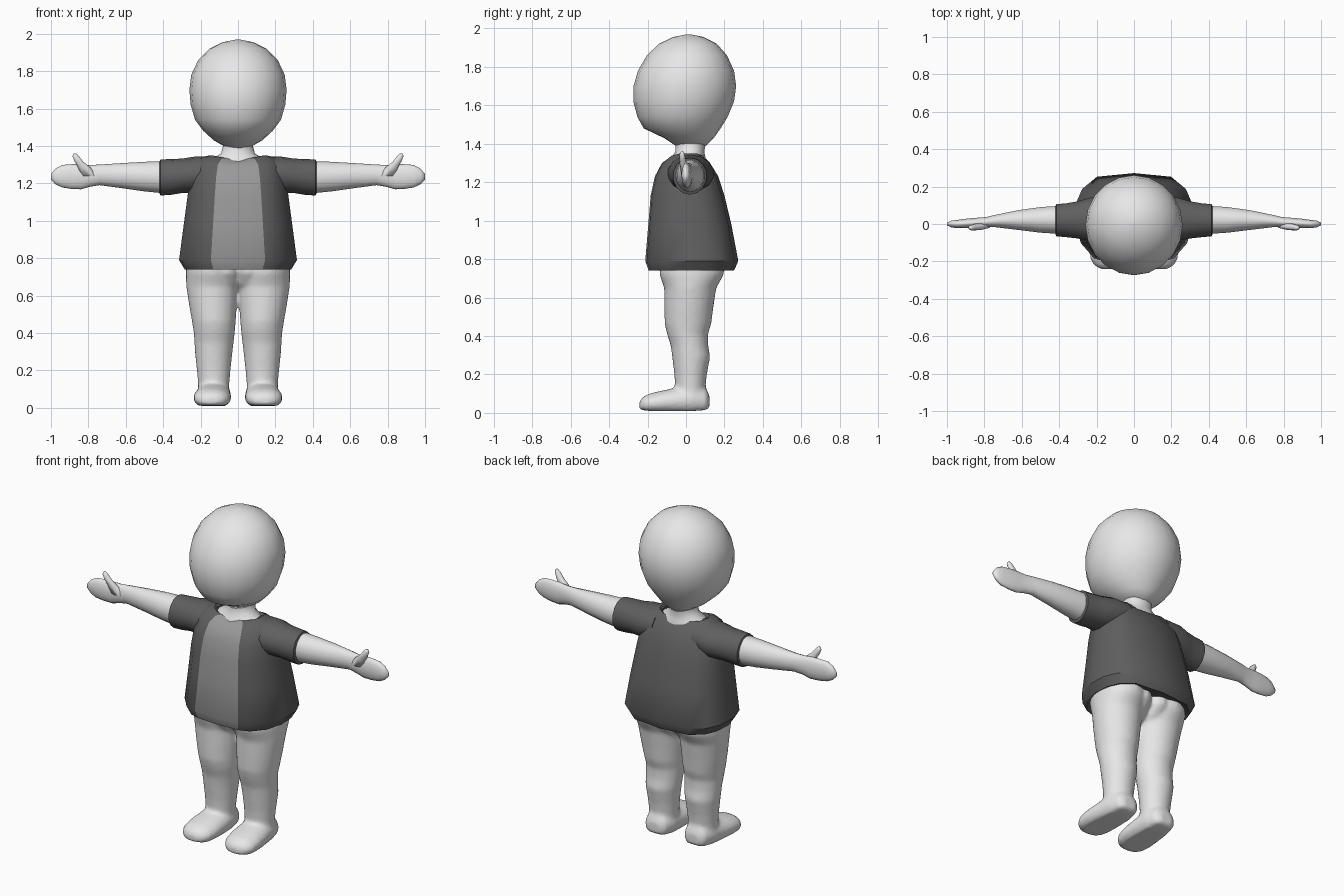
import bpy, bmesh, math


def material(name, value):
    m = bpy.data.materials.new(name)
    m.diffuse_color = (value, value, value, 1)
    return m


SKIN = material("light grey skin", 0.8)
JACKET = material("dark grey jacket", 0.115)
SHIRT = material("mid grey shirt", 0.32)


def circle(n):
    return [(math.sin(2 * math.pi * i / n), -math.cos(2 * math.pi * i / n)) for i in range(n)]


def loft(bm, rings, section, axis="Z", caps=True):
    """Skin a section through rings of (position, centre a, centre b, radius a, radius b)."""
    place = {"X": lambda p, a, b: (p, a, b),
             "Y": lambda p, a, b: (a, p, b),
             "Z": lambda p, a, b: (a, b, p)}[axis]
    loops = [[bm.verts.new(place(p, ca + ra * u, cb + rb * v)) for u, v in section]
             for p, ca, cb, ra, rb in rings]
    n = len(section)
    faces = [bm.faces.new((lo[i], lo[(i + 1) % n], hi[(i + 1) % n], hi[i]))
             for lo, hi in zip(loops, loops[1:]) for i in range(n)]
    if caps:
        bm.faces.new(loops[0][::-1])
        bm.faces.new(loops[-1])
    return faces, loops


def finish(bm, name, mats, mirror=False, angle=50):
    bmesh.ops.recalc_face_normals(bm, faces=bm.faces[:])
    me = bpy.data.meshes.new(name)
    bm.to_mesh(me)
    bm.free()
    ob = bpy.data.objects.new(name, me)
    bpy.context.collection.objects.link(ob)
    for m in mats:
        me.materials.append(m)
    bpy.ops.object.select_all(action="DESELECT")
    ob.select_set(True)
    bpy.context.view_layer.objects.active = ob
    bpy.ops.object.shade_smooth_by_angle(angle=math.radians(angle))
    if mirror:
        mod = ob.modifiers.new("mirror", "MIRROR")
        mod.use_mirror_merge = False
    return ob


# Head
bm = bmesh.new()
loft(bm, [(1.39, 0, .025, .06, .08), (1.43, 0, .015, .13, .13), (1.48, 0, -.02, .185, .2),
          (1.54, 0, -.018, .23, .235), (1.62, 0, -.012, .253, .262), (1.70, 0, -.006, .26, .267),
          (1.78, 0, 0, .25, .25), (1.86, 0, .005, .212, .208), (1.92, 0, .01, .152, .15),
          (1.955, 0, .012, .08, .08), (1.968, 0, .012, .015, .015)], circle(20))
finish(bm, "head", [SKIN], angle=80)

# Neck, flaring into the collar
bm = bmesh.new()
loft(bm, [(1.29, 0, .01, .17, .10), (1.335, 0, .015, .13, .085), (1.36, 0, .02, .09, .075),
          (1.41, 0, .025, .078, .08), (1.45, 0, .025, .09, .09)], circle(16))
finish(bm, "neck", [SKIN], angle=80)

# Jacket body with the shirt panel down the front
half = [(0, -1), (.46, -.97), (.68, -.88), (.9, -.55), (1, -.1), (.98, .35), (.88, .65), (.63, .92), (0, 1)]
section = half + [(-x, y) for x, y in half[-2:0:-1]]
bm = bmesh.new()
faces, loops = loft(bm, [(.76, 0, .028, .24, .19), (.74, 0, .028, .285, .222), (.79, 0, .03, .315, .242),
                         (.98, 0, .02, .29, .216), (1.13, 0, .008, .27, .192),
                         (1.23, 0, .003, .255, .165), (1.30, 0, 0, .235, .125),
                         (1.34, 0, .005, .195, .09), (1.35, 0, .01, .15, .075),
                         (1.32, 0, .01, .12, .06)], section)
for i, f in enumerate(faces):
    if i % len(section) in (0, len(section) - 1) and i >= len(section):
        f.material_index = 1
# Scoop the collar at the front and back
for loop in loops[-3:-1]:
    for v in loop:
        v.co.z -= .028 * max(0, 1 - abs(v.co.x) / .14)
finish(bm, "jacket_body", [JACKET, SHIRT], angle=35)

# Sleeves, open-looking cuffs
bm = bmesh.new()
loft(bm, [(.13, .02, 1.255, .12, .09), (.23, .025, 1.245, .12, .098), (.30, .022, 1.24, .102, .092),
          (.36, .02, 1.234, .093, .096), (.415, .02, 1.231, .088, .096), (.42, .02, 1.231, .078, .085)],
     circle(14), "X")
finish(bm, "sleeve", [JACKET], True, 40)

# Arms and hands
bm = bmesh.new()
loft(bm, [(.38, .022, 1.232, .078, .087), (.50, .022, 1.236, .07, .079), (.62, .021, 1.241, .054, .067),
          (.74, .016, 1.245, .034, .055), (.79, .01, 1.24, .028, .058), (.84, .007, 1.235, .027, .067),
          (.89, .004, 1.236, .026, .066), (.94, 0, 1.238, .023, .06), (.975, 0, 1.237, .019, .042),
          (1.0, 0, 1.235, .008, .015)], circle(14), "X")
finish(bm, "arm", [SKIN], True, 80)

# Thumbs
bm = bmesh.new()
_, loops = loft(bm, [(1.24, .80, -.005, .042, .02), (1.285, .822, -.012, .035, .02),
                     (1.315, .85, -.017, .024, .017), (1.345, .868, -.02, .018, .014),
                     (1.36, .873, -.02, .007, .006)], circle(10))
finish(bm, "thumb", [SKIN], True, 80)

# Legs, hips and feet fused into one smooth surface
bm = bmesh.new()
loft(bm, [(.08, .13, .025, .083, .083), (.13, .13, .022, .084, .079), (.20, .13, .024, .09, .085),
          (.29, .13, .027, .1, .099), (.35, .128, .018, .105, .098), (.41, .127, .008, .111, .107),
          (.46, .129, .01, .117, .121), (.55, .134, .015, .128, .128), (.65, .139, .022, .138, .136),
          (.72, .142, .03, .138, .168), (.82, .14, .03, .135, .17)], circle(24))
loft(bm, [(.63, .04, .025, .045, .07), (.66, .05, .025, .07, .11), (.72, .06, .03, .09, .16),
          (.82, .06, .03, .09, .16)], circle(16))
sole = [(x, max(-.72, min(1, y * 1.05))) for x, y in circle(24)]
loft(bm, [(.122, .13, .055, .04, .035), (.105, .13, .062, .07, .066), (.04, .13, .068, .09, .08),
          (-.05, .134, .06, .098, .07), (-.13, .138, .054, .102, .06), (-.19, .14, .048, .094, .052),
          (-.225, .14, .042, .07, .04), (-.242, .14, .036, .035, .025)], sole, "Y")
legs = finish(bm, "legs", [SKIN], True, 80)
remesh = legs.modifiers.new("fuse", "REMESH")
remesh.mode = "VOXEL"
remesh.voxel_size = .011
remesh.use_smooth_shade = True
smooth = legs.modifiers.new("soften", "SMOOTH")
smooth.factor = .5
smooth.iterations = 8
